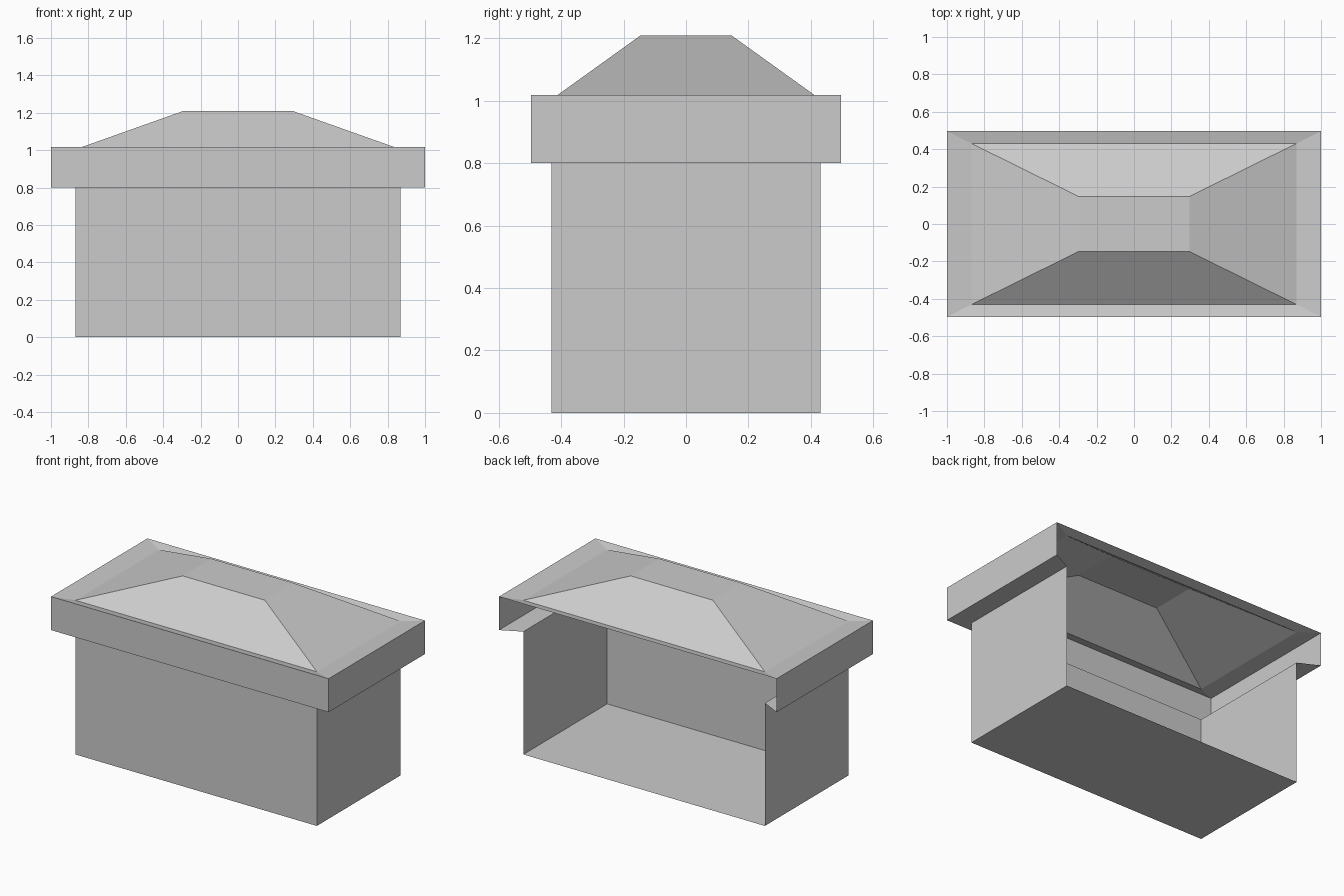
import bpy
import bmesh

if "Cube" in bpy.data.objects:
    bpy.data.objects.remove(bpy.data.objects["Cube"])

grey = bpy.data.materials.new("plain grey")
grey.diffuse_color = (0.6, 0.6, 0.6, 1)
grey.use_nodes = True
grey.node_tree.nodes["Principled BSDF"].inputs["Base Color"].default_value = grey.diffuse_color

# Rectangular rings: half width, half depth, height
base = (0.87, 0.431, 0.0)
wall_top = (0.87, 0.431, 0.80)
eave_low = (1.0, 0.496, 0.80)
eave_top = (1.0, 0.496, 1.018)
roof_foot = (0.87, 0.431, 1.004)
roof_top = (0.296, 0.147, 1.208)


def shell(name, rings, open_back=False, cap_first=False, cap_last=False):
    """Thin shell joining rectangular rings, optionally without its back side."""
    bm = bmesh.new()
    loops = [[bm.verts.new((sx * w, sy * d, z))
              for sx, sy in ((-1, -1), (1, -1), (1, 1), (-1, 1))]
             for w, d, z in rings]
    for a, b in zip(loops, loops[1:]):
        for i in range(4):
            if open_back and i == 2:
                continue
            j = (i + 1) % 4
            bm.faces.new((a[i], a[j], b[j], b[i]))
    if cap_first:
        bm.faces.new(loops[0][::-1])
    if cap_last:
        bm.faces.new(loops[-1])
    mesh = bpy.data.meshes.new(name)
    bm.to_mesh(mesh)
    bm.free()
    mesh.materials.append(grey)
    obj = bpy.data.objects.new(name, mesh)
    bpy.context.collection.objects.link(obj)
    return obj


# Floor and three walls, open at the back
shell("walls_and_floor", [base, wall_top], open_back=True, cap_first=True)
# Overhanging eave: soffit and fascia on three sides
shell("eave", [wall_top, eave_low, eave_top], open_back=True)
# Inward sloping rim, hipped roof and its flat top
shell("roof", [eave_top, roof_foot, roof_top], cap_last=True)
